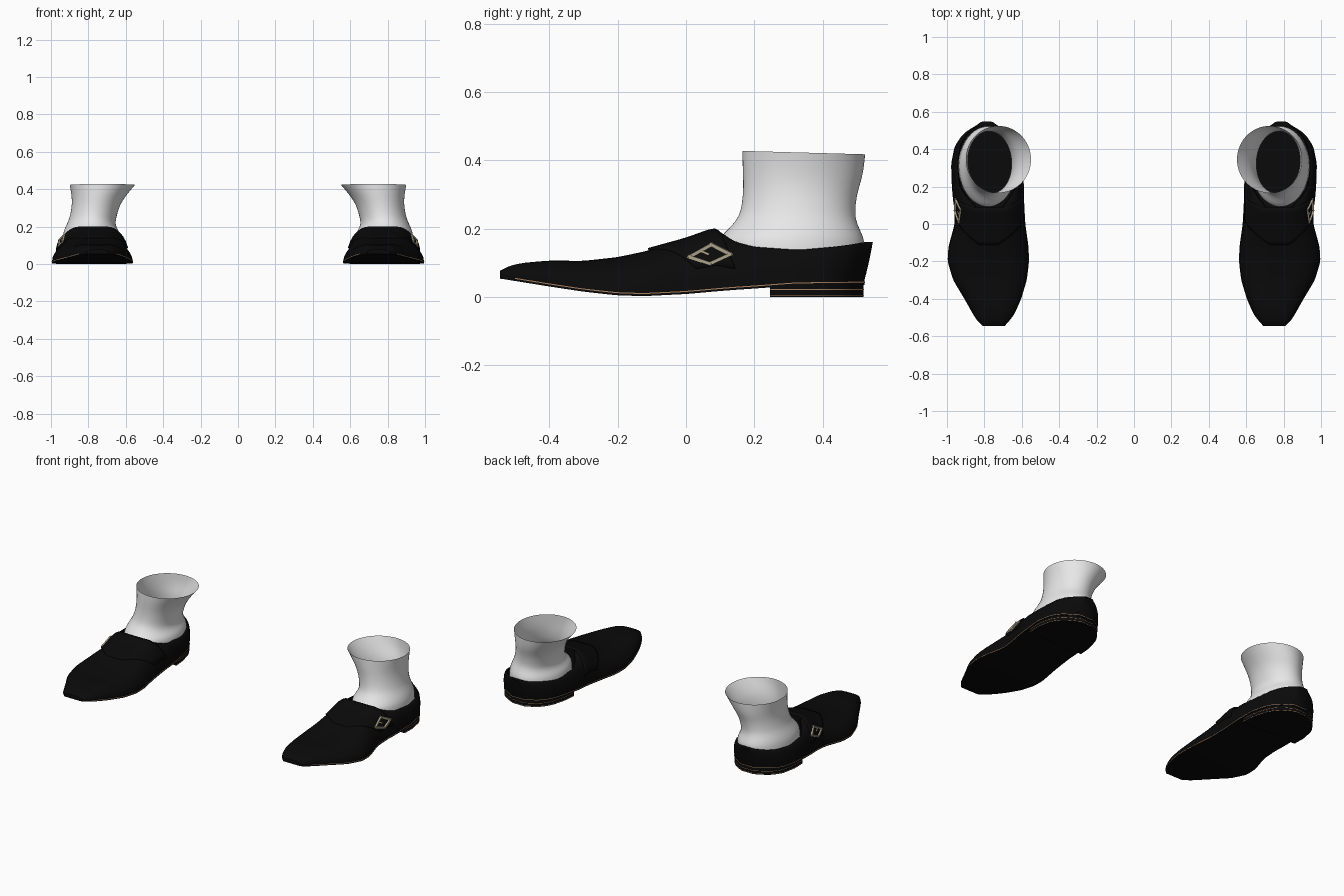
import bpy, bmesh, math
from mathutils import Vector

if "Cube" in bpy.data.objects:
    bpy.data.objects.remove(bpy.data.objects["Cube"])


def material(name, rgb):
    m = bpy.data.materials.new(name)
    m.diffuse_color = (*rgb, 1)
    m.use_nodes = True
    m.node_tree.nodes["Principled BSDF"].inputs["Base Color"].default_value = m.diffuse_color
    return m


BLACK = material("black leather", (0.003, 0.003, 0.003))
WHITE = material("white cotton", (0.8, 0.8, 0.8))
METAL = material("pale brass", (0.42, 0.37, 0.26))
TAN = material("tan welt", (0.42, 0.23, 0.12))

# Shoe stations: y, inner x, outer x, sole underside z, top z, half width of top/opening
STATIONS = [
    (-.545, .70, .80, .055, .072, .02), (-.53, .675, .83, .052, .088, .03),
    (-.48, .64, .86, .044, .10, .04), (-.40, .605, .905, .031, .107, .05),
    (-.30, .575, .965, .016, .106, .05), (-.20, .563, .995, .005, .117, .05),
    (-.12, .566, .99, .003, .134, .05), (0, .583, .957, .009, .167, .06),
    (.09, .588, .96, .017, .199, .07), (.14, .59, .967, .021, .163, .115),
    (.2, .59, .972, .025, .147, .152), (.33, .60, .976, .034, .138, .155),
    (.43, .625, .958, .035, .147, .135), (.49, .66, .92, .036, .155, .10),
    (.525, .70, .87, .036, .162, .05), (.547, .755, .82, .036, .162, .015)]
SOLE = 0.012      # sole thickness
FLOOR = 0.06      # insole height
WALL = 8          # steps up each side wall


def linear(y):
    y = min(max(y, STATIONS[0][0]), STATIONS[-1][0])
    for a, b in zip(STATIONS, STATIONS[1:]):
        if y <= b[0]:
            t = (y - a[0]) / (b[0] - a[0])
            return [p + (q - p) * t for p, q in zip(a[1:], b[1:])]


def station(y):
    rows = [linear(y + d) for d in (-.016, -.008, 0, .008, .016)]
    return [sum(c) / len(c) for c in zip(*rows)]


def tuck(y):
    """How far the heel pulls in at the sole."""
    return .025 * max(0, (y - .2) / .345)


def section(y):
    """One cross-section of the upper, from outer base over the top to inner base."""
    xl, xr, zs, zt, tw = station(y)
    c, w, zb = (xl + xr) / 2, (xr - xl) / 2, zs + SOLE
    tw = min(tw, w * .9)
    side = []
    for k in range(WALL + 1):
        a = k / WALL * math.pi / 2
        side.append((tw + (w - tw) * math.cos(a), zb + (zt - zb) * math.sin(a),
                     y - tuck(y) * (1 - k / WALL) ** 2))
    z = FLOOR if .089 < y < .522 else zt
    top = [Vector((c + tw * f, y, z)) for f in (.96, .5, 0, -.5, -.96)]
    return ([Vector((c + x, v, h)) for x, h, v in side] + top +
            [Vector((c - x, v, h)) for x, h, v in reversed(side)])


def finish(ob, mat, angle=40):
    ob.data.materials.append(mat)
    mod = ob.modifiers.new("mirror", 'MIRROR')
    mod.use_axis = (True, False, False)
    bpy.ops.object.select_all(action='DESELECT')
    ob.select_set(True)
    bpy.context.view_layer.objects.active = ob
    bpy.ops.object.shade_smooth_by_angle(angle=math.radians(angle))
    return ob


def loft(name, rows, mat, closed=True, caps=True):
    """Skin a list of equal-length point rows."""
    bm = bmesh.new()
    vs = [[bm.verts.new(p) for p in r] for r in rows]
    n = len(rows[0])
    for a, b in zip(vs, vs[1:]):
        for i in range(n if closed else n - 1):
            j = (i + 1) % n
            bm.faces.new((a[i], a[j], b[j], b[i]))
    if caps:
        bm.faces.new(vs[0])
        bm.faces.new(vs[-1])
    bmesh.ops.recalc_face_normals(bm, faces=bm.faces)
    me = bpy.data.meshes.new(name)
    bm.to_mesh(me)
    bm.free()
    ob = bpy.data.objects.new(name, me)
    bpy.context.collection.objects.link(ob)
    return finish(ob, mat)


def span(a, b, n):
    return [a + (b - a) * i / n for i in range(n + 1)]


# Shoe upper with its hollow opening
ys = sorted(span(-.545, .547, 90) + [.0885, .0895, .5215, .5225])
loft("shoe_upper", [section(y) for y in ys], BLACK)


def slab(name, y0, y1, lo, hi, grow, mat):
    """Flat layer following the shoe outline; lo and hi map underside z to heights."""
    rows = []
    for y in span(y0, y1, 60):
        xl, xr, zs = station(y)[:3]
        v = y - tuck(y) + (grow if y > .54 else 0)
        rows.append([(xl - grow, v, lo(zs)), (xr + grow, v, lo(zs)),
                     (xr + grow, v, hi(zs)), (xl - grow, v, hi(zs))])
    loft(name, rows, mat)


# Sole, heel block and thin tan edging
slab("sole", -.545, .547, lambda z: z, lambda z: z + SOLE + .001, .001, BLACK)
slab("welt_line", -.50, .547, lambda z: z + .006, lambda z: z + .009, .002, TAN)
slab("heel", .25, .547, lambda z: 0, lambda z: z + .002, -.002, BLACK)
for i, h in enumerate((.004, .021)):
    slab(f"heel_line_{i}", .25, .547, lambda z: h, lambda z: h + .002, -.001, TAN)

# Strap crossing the instep, slanting back down both sides
count = len(section(0))
rows = []
for j in range(2, count - 2):
    k = min(j, count - 1 - j, WALL)
    h = (k - 2) / (WALL - 2)
    rows.append([section(y)[j] for y in
                 span(-.11 * h + .03 * (1 - h), .086 * h + .145 * (1 - h), 10)])
strap = loft("strap", rows, BLACK, closed=False, caps=False)
thick = strap.modifiers.new("thickness", 'SOLIDIFY')
thick.thickness, thick.offset = .014, 0

# Sock, open at the top: z, inner x, outer x, front y, back y
SOCK = [(.10, .625, .94, .095, .522), (.155, .628, .936, .088, .524),
        (.175, .636, .932, .098, .52), (.20, .652, .922, .125, .508),
        (.225, .655, .91, .147, .498), (.25, .65, .90, .16, .495),
        (.30, .637, .89, .167, .50), (.34, .617, .888, .167, .512),
        (.38, .587, .892, .165, .521), (.423, .55, .90, .165, .525)]
rings = []
for z, xl, xr, yf, yb in SOCK:
    ring = []
    for i in range(40):
        a = i / 40 * math.tau
        tilt = -.005 * math.sin(a) if z > .3 else 0
        ring.append(((xl + xr) / 2 + (xr - xl) / 2 * math.cos(a),
                     (yf + yb) / 2 + (yb - yf) / 2 * math.sin(a), z + tilt))
    rings.append(ring)
sock = loft("sock", rings, WHITE, caps=False)
sub = sock.modifiers.new("smooth", 'SUBSURF')
sub.levels = sub.render_levels = 1


def side_point(y, z, out=.011):
    """Point just outside the outer wall of the shoe at a given height."""
    pts = section(y)[:WALL + 1]
    for a, b in zip(pts, pts[1:]):
        if a.z <= z <= b.z:
            x = a.x + (b.x - a.x) * (z - a.z) / (b.z - a.z)
            return Vector((x + out, y, z))
    return Vector((pts[-1].x + out, y, z))


def rod(name, corners, radius, closed):
    """Square bar swept along straight segments."""
    bm = bmesh.new()
    pairs = list(zip(corners, corners[1:] + corners[:1]))
    for a, b in pairs if closed else pairs[:-1]:
        d = b - a
        m = bmesh.ops.create_cube(bm, size=1)
        q = d.to_track_quat('Z', 'X')
        for v in m['verts']:
            local = Vector((v.co.x * radius * 2, v.co.y * radius * 2,
                            v.co.z * (d.length + radius * 2)))
            v.co = q @ local + (a + b) / 2
    me = bpy.data.meshes.new(name)
    bm.to_mesh(me)
    bm.free()
    ob = bpy.data.objects.new(name, me)
    bpy.context.collection.objects.link(ob)
    finish(ob, METAL, 30)


# Buckle frame and prong on the outer side
frame = [side_point(*p) for p in ((.010, .118), (.075, .154), (.131, .126), (.070, .098))]
rod("buckle_frame", frame, .005, True)
rod("buckle_prong", [(frame[0] + frame[1]) / 2, (frame[0] + frame[1]) * .3 +
                     (frame[2] + frame[3]) * .2], .003, False)
